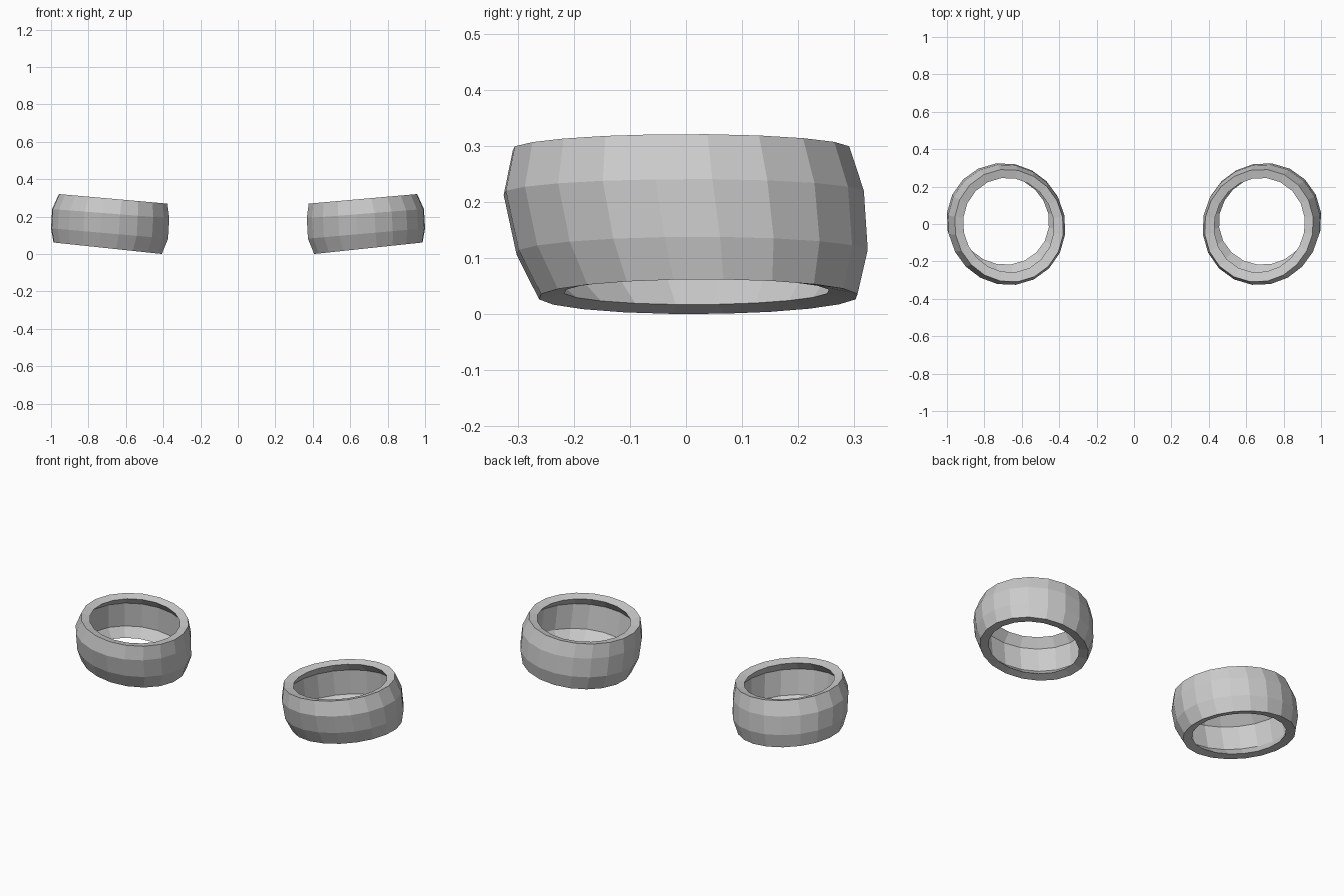
import bpy
import bmesh
from math import cos, sin, pi

if "Cube" in bpy.data.objects:
    bpy.data.objects.remove(bpy.data.objects["Cube"])

SIDES = 20
FIT = 1 / cos(pi / SIDES)   # flat-to-flat size matches the given radii
SKEW = 0.02                 # slight diagonal stretch of the round outline

# Closed band section: centre x, centre y, centre z, radius x, radius y, tilt in x
SECTION = [
    (0.697, 0.022, 0.031, 0.288, 0.282, 0.106),   # outer wall, bottom to top
    (0.687, 0.011, 0.110, 0.311, 0.311, 0.088),
    (0.681, -0.004, 0.216, 0.311, 0.319, 0.078),
    (0.668, -0.009, 0.295, 0.288, 0.298, 0.088),
    (0.671, -0.006, 0.284, 0.240, 0.250, 0.088),  # inner wall with lips
    (0.680, -0.003, 0.234, 0.284, 0.290, 0.080),
    (0.687, 0.011, 0.092, 0.284, 0.284, 0.090),
    (0.697, 0.019, 0.040, 0.240, 0.234, 0.095),
]


def make_band(name, side):
    """Loft the section rings into a closed tilted band; side mirrors it."""
    bm = bmesh.new()
    rings = []
    for cx, cy, cz, rx, ry, tilt in SECTION:
        ring = []
        for i in range(SIDES):
            a = 2 * pi * (i + 0.5) / SIDES
            s = FIT * (1 + SKEW * sin(2 * a))
            dx, dy = rx * s * cos(a), ry * s * sin(a)
            ring.append(bm.verts.new((side * (cx + dx), cy + dy, cz + tilt * dx)))
        rings.append(ring)
    for k, low in enumerate(rings):
        high = rings[(k + 1) % len(rings)]
        for i in range(SIDES):
            j = (i + 1) % SIDES
            bm.faces.new((low[i], low[j], high[j], high[i]))
    bmesh.ops.recalc_face_normals(bm, faces=bm.faces)
    mesh = bpy.data.meshes.new(name)
    bm.to_mesh(mesh)
    bm.free()
    obj = bpy.data.objects.new(name, mesh)
    bpy.context.collection.objects.link(obj)
    return obj


# Pair of cuffs
make_band("right_cuff", 1)
make_band("left_cuff", -1)
